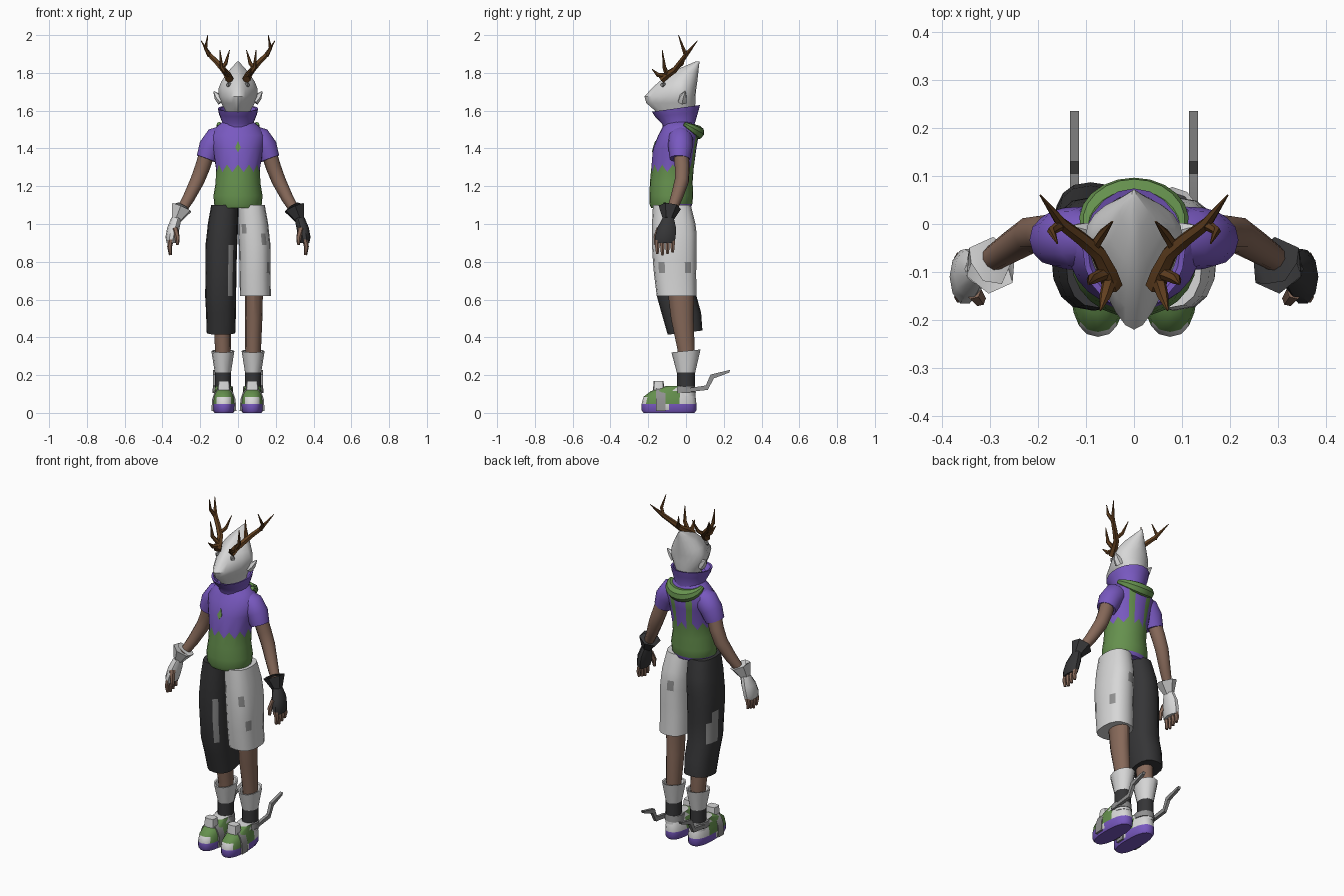
import bpy, bmesh, math
from math import sin, cos, pi, radians
from mathutils import Vector, Quaternion

if "Cube" in bpy.data.objects:
    bpy.data.objects.remove(bpy.data.objects["Cube"])


def material(name, r, g, b):
    m = bpy.data.materials.new(name)
    m.use_nodes = True
    m.diffuse_color = (r, g, b, 1)
    m.node_tree.nodes["Principled BSDF"].inputs["Base Color"].default_value = (r, g, b, 1)
    return m


white = material("off white", .68, .68, .68)
black = material("charcoal", .036, .036, .038)
grey = material("mid grey", .28, .28, .28)
purple = material("purple", .19, .1, .53)
green = material("leaf green", .13, .28, .075)
skin = material("brown skin", .24, .14, .1)
horn = material("dark antler brown", .12, .05, .014)


def build(name, rings, mats, rule=None):
    """Bridge equal rings of points, cap both ends, colour faces by rule."""
    bm = bmesh.new()
    rows = [[bm.verts.new(p) for p in ring] for ring in rings]
    n = len(rows[0])
    for b in range(len(rows) - 1):
        for i in range(n):
            j = (i + 1) % n
            f = bm.faces.new((rows[b][i], rows[b][j], rows[b + 1][j], rows[b + 1][i]))
            if rule:
                f.material_index = rule(b, i, f.calc_center_median())
    for row, b in ((rows[0], 0), (rows[-1], len(rows) - 2)):
        f = bm.faces.new(row)
        if rule:
            f.material_index = rule(b, 0, f.calc_center_median())
    bmesh.ops.recalc_face_normals(bm, faces=bm.faces)
    mesh = bpy.data.meshes.new(name)
    bm.to_mesh(mesh)
    bm.free()
    for m in mats:
        mesh.materials.append(m)
    obj = bpy.data.objects.new(name, mesh)
    bpy.context.collection.objects.link(obj)
    bpy.ops.object.select_all(action='DESELECT')
    obj.select_set(True)
    bpy.context.view_layer.objects.active = obj
    bpy.ops.object.shade_smooth_by_angle(angle=radians(40))
    return obj


def oval(s, x, y, z, rx, ry, tilt=0, n=16, power=2, jag=0):
    """Level ring, squarer with higher power, tilted along y or zigzagged."""
    pts = []
    for i in range(n):
        c, d = cos(2 * pi * i / n), sin(2 * pi * i / n)
        c = math.copysign(abs(c) ** (2 / power), c)
        d = math.copysign(abs(d) ** (2 / power), d)
        pts.append((s * (x + rx * c), y + ry * d, z + tilt * ry * d + jag * (-1) ** i))
    return pts


def loft(name, rings, mats, rule=None, s=1, **kw):
    return build(name, [oval(s, *r, **kw) for r in rings], mats, rule)


def tube(name, path, mat, s=1, n=8):
    """Round tube through (x, y, z, radius) points."""
    pts = [Vector((s * p[0], p[1], p[2])) for p in path]
    q, last, rings = Quaternion(), Vector((0, 0, 1)), []
    for i, p in enumerate(pts):
        d = (pts[min(i + 1, len(pts) - 1)] - pts[max(i - 1, 0)]).normalized()
        q = last.rotation_difference(d) @ q
        last = d
        rings.append([p + q @ Vector((cos(2 * pi * k / n), sin(2 * pi * k / n), 0)) * path[i][3]
                      for k in range(n)])
    return build(name, rings, [mat])


def plate(name, outline, x, half, mat):
    """Side outline of (y, z) points given thickness along x."""
    return build(name, [[(x + h, y, z) for y, z in outline] for h in (-half, half)], [mat])


# Head: pointed snout below, crest rising to the back (height, front, back, half width)
head = []
for z, front, back, w in ((1.57, -.14, .04, .06), (1.605, -.17, .045, .07), (1.64, -.21, .05, .088),
                          (1.675, -.22, .05, .102), (1.72, -.18, .055, .102), (1.755, -.14, .06, .088),
                          (1.8, -.085, .065, .058), (1.83, -.02, .068, .032), (1.86, .05, .072, .004)):
    mid = max(-.03, (front + back) / 2)
    ring = []
    for i in range(20):
        c, d = cos(pi * i / 10), sin(pi * i / 10)
        ring.append((w * c * (1 - .45 * max(0, -d)), mid + d * (back - mid if d > 0 else mid - front), z))
    head.append(ring)
build("head", head, [white])


# Shirt: green below a zigzag line, purple above, two green stripes on the back
def shirt_rule(b, i, c):
    if b < 4:
        return 0 if b == 0 and i < 12 else 1
    return 1 if i in (4, 7) and b < 7 else 0


shirt = [oval(1, 0, y, z, rx, ry, n=24, jag=j) for y, z, rx, ry, j in (
    (-.08, 1.085, .118, .105, 0), (-.08, 1.105, .126, .113, 0), (-.078, 1.15, .13, .116, 0),
    (-.078, 1.22, .118, .113, 0), (-.07, 1.295, .117, .112, .02), (-.06, 1.4, .135, .115, 0),
    (-.04, 1.47, .148, .107, 0), (-.035, 1.515, .115, .088, 0), (-.035, 1.55, .07, .07, 0))]
build("shirt", shirt, [purple, green], shirt_rule)
diamond = ((0, -.181, 1.38), (.015, -.175, 1.405), (0, -.163, 1.44), (-.015, -.175, 1.405))
build("chest_diamond", [diamond, [(x, y + .008, z) for x, y, z in diamond]], [green])

# Flared collar with an inner lip
loft("collar", ((0, -.035, 1.5, .088, .088), (0, -.04, 1.53, .08, .086), (0, -.05, 1.58, .1, .114, .1),
                (0, -.053, 1.612, .107, .127, .14), (0, -.053, 1.61, .096, .114, .14),
                (0, -.05, 1.57, .075, .09)), [purple], n=20)

# Hood folded behind the neck
hood = []
for k in range(13):
    a = pi * k / 12
    hood.append((.1 * cos(a), -.01 + .07 * sin(a), 1.53 - .045 * sin(a), .012 + .026 * sin(a)))
tube("hood", hood, green)


# Trousers: one long dark leg, one short pale leg, each with grey patches
thigh = [(.07, -.075, 1.1, .072, .1), (.08, -.065, 1, .08, .115), (.083, -.062, .95, .082, .118),
         (.088, -.062, .89, .084, .118), (.09, -.06, .8, .083, .115), (.09, -.058, .74, .082, .112),
         (.092, -.05, .62, .082, .105)]
shin = [(.09, -.025, .53, .079, .105), (.09, -.005, .425, .076, .092, .12)]
left_patch = {(2, 13), (4, 14), (4, 1), (2, 4), (1, 10)}
right_patch = {(4, 0), (5, 0), (5, 1), (3, 10), (4, 10), (5, 10)}
loft("left_trouser_leg", thigh, [white, grey], lambda b, i, c: int((b, i) in left_patch), power=2.5)
loft("right_trouser_leg", thigh + shin, [black, grey],
     lambda b, i, c: int((b, i) in right_patch), s=-1, power=2.5)


# Shoe: purple sole, green toe, white heel and side checks
def shoe_rule(b, i, c):
    if b < 2:
        return 2 if b == 1 and -.14 < c.y < -.07 else 0
    if c.y < -.05:
        return 2 if b == 2 and c.y < -.2 else 1
    return 2


lever = ((-.03, .11), (.02, .132), (.105, .145), (.13, .203), (.235, .228),
         (.228, .213), (.148, .183), (.115, .122), (.03, .112))

for side, s, glove in (("left", 1, black), ("right", -1, white)):
    # Antler beam and tines
    tube(side + "_antler", ((.045, -.13, 1.765, .022), (.055, -.1, 1.79, .02), (.075, -.06, 1.815, .017),
                            (.11, -.03, 1.855, .015), (.15, 0, 1.895, .013), (.195, .06, 1.97, .002)),
         horn, s, 6)
    for k, tine in enumerate((
            ((.15, 0, 1.89, .012), (.172, -.015, 1.93, .009), (.16, -.04, 2, .002)),
            ((.085, -.05, 1.825, .012), (.065, -.02, 1.85, .01), (.045, .005, 1.92, .002)),
            ((.055, -.1, 1.79, .014), (.088, -.115, 1.83, .011), (.095, -.125, 1.92, .002)),
            ((.05, -.115, 1.785, .016), (.06, -.15, 1.79, .012), (.07, -.18, 1.82, .002)))):
        tube(f"{side}_antler_tine_{k + 1}", tine, horn, s, 6)

    # Ear and eye
    tube(side + "_ear", ((.085, -.02, 1.65, .026), (.108, -.015, 1.675, .02), (.128, -.005, 1.702, .003)),
         white, s, 6)
    tube(side + "_eye", ((.042, -.115, 1.736, .014), (.057, -.128, 1.736, .01)), grey, s)

    # Sleeve and arm
    tube(side + "_sleeve", ((.07, -.03, 1.475, .05), (.11, -.03, 1.452, .066), (.145, -.03, 1.405, .064),
                            (.167, -.033, 1.345, .054)), purple, s, 12)
    tube(side + "_arm", ((.15, -.03, 1.42, .042), (.188, -.02, 1.3, .04), (.215, -.022, 1.23, .038),
                         (.26, -.05, 1.14, .032), (.318, -.088, 1.04, .023)), skin, s, 10)

    # Glove with flared cuff, thumb and bare fingers
    tube(side + "_glove_cuff", ((.3, -.088, 1.085, .045), (.298, -.086, 1.088, .06),
                                (.326, -.095, 1.025, .029)), glove, s, 6)
    loft(side + "_glove", ((.325, -.094, 1.035, .027, .03), (.342, -.102, .98, .033, .052),
                           (.352, -.11, .93, .032, .058), (.354, -.112, .9, .024, .053)), [glove], s=s, n=10)
    tube(side + "_thumb", ((.335, -.14, .975, .018), (.322, -.158, .93, .014), (.32, -.16, .89, .008)),
         skin, s, 6)
    for k in range(4):
        y, drop = -.152 + .027 * k, .835 + .008 * abs(k - 1)
        tube(f"{side}_finger_{k + 1}", ((.354, y, .92, .014), (.362, y, .88, .013), (.358, y, drop, .008)),
             skin, s, 6)

    # Leg and two-tone sock
    loft(side + "_leg", ((.085, -.03, .7, .048, .073), (.083, -.02, .5, .046, .06),
                         (.08, 0, .34, .042, .046), (.08, 0, .25, .035, .04)), [skin], s=s, n=12)
    loft(side + "_sock_cuff", ((.08, 0, .215, .043, .049), (.08, 0, .328, .061, .077, .1),
                               (.08, 0, .326, .052, .066, .1), (.08, 0, .28, .04, .045)), [white], s=s, n=12)
    loft(side + "_sock", ((.08, 0, .09, .045, .05), (.08, 0, .135, .043, .048), (.08, 0, .225, .043, .047)),
         [white, black], lambda b, i, c: b, s=s, n=12)

    # Shoe
    loft(side + "_shoe", ((.075, -.09, 0, .05, .135), (.075, -.09, .015, .059, .145),
                          (.075, -.09, .048, .06, .145), (.075, -.087, .085, .057, .138),
                          (.076, -.075, .115, .048, .112), (.078, -.04, .142, .042, .065)),
         [purple, green, white], shoe_rule, s, n=20, power=2.5)

    # Strap arch, buckle, ankle ring and zigzag lever
    arch = [[(s * (.075 + .066 * cos(pi * k / 9)), y, .01 + .13 * sin(pi * k / 9) ** .7) for k in range(10)]
            for y in (-.158, -.108)]
    build(side + "_shoe_strap", arch, [grey])
    loft(side + "_buckle", ((.075, -.145, .12, .035, .03), (.075, -.145, .17, .03, .026)), [white], s=s, n=8,
         power=4)
    loft(side + "_ankle_ring", ((.08, -.01, .105, .055, .062), (.08, -.01, .14, .053, .058)), [grey], s=s, n=12)
    plate(side + "_heel_lever", lever, s * .124, .009, grey)
